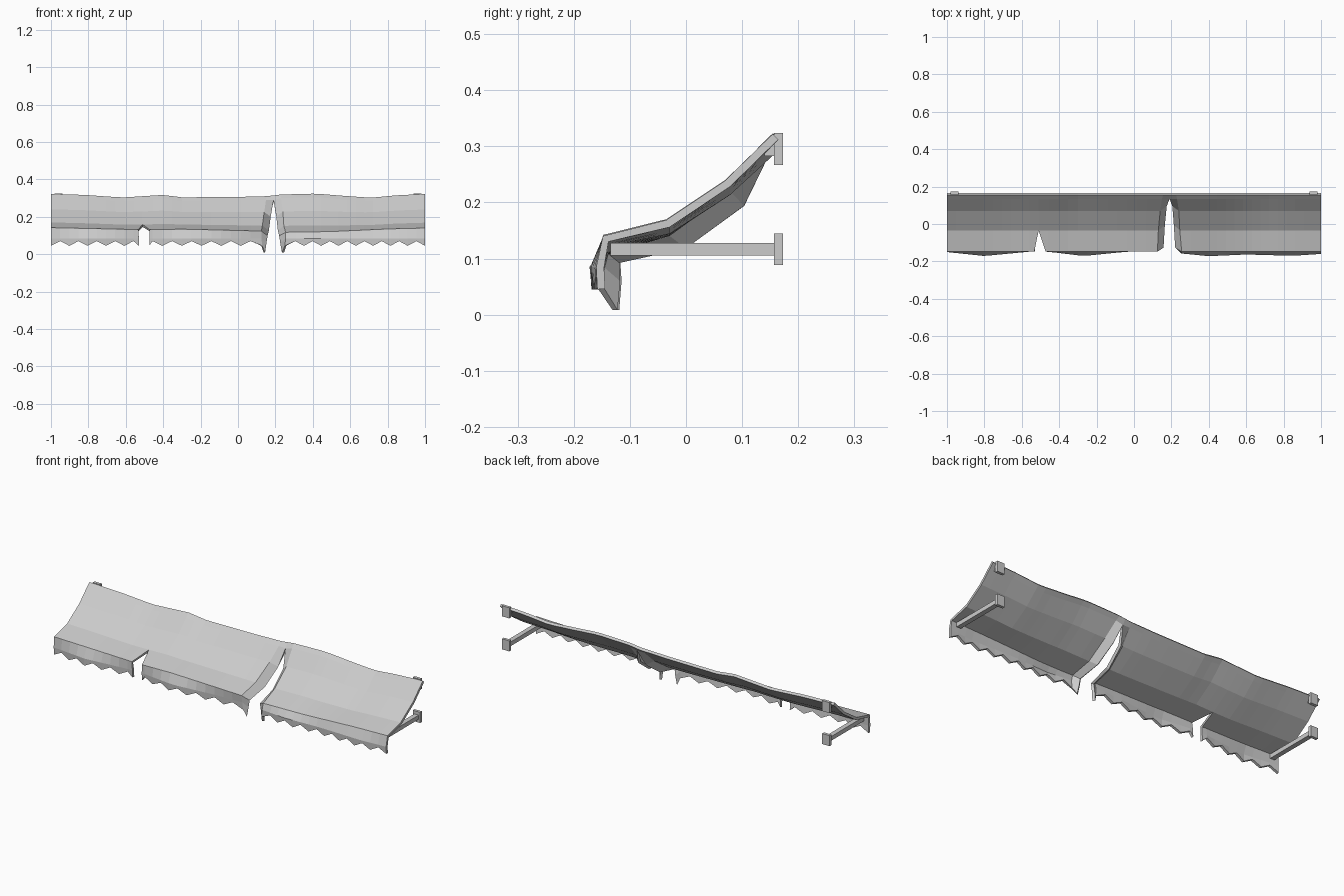
import bpy, bmesh

if "Cube" in bpy.data.objects:
    bpy.data.objects.remove(bpy.data.objects["Cube"])


def lerp_table(table, x):
    for (x0, v0), (x1, v1) in zip(table, table[1:]):
        if x <= x1:
            return v0 + (v1 - v0) * (x - x0) / (x1 - x0)
    return table[-1][1]


# Uneven height of the wall edge, height of the front edge, valance billow
TOP = [(-1, .322), (-.82, .317), (-.62, .303), (-.4, .317), (-.3, .304), (0, .306),
       (.1, .309), (.3, .321), (.42, .324), (.55, .313), (.71, .302), (.85, .315), (1, .322)]
FRONT = [(-1, .142), (-.5, .131), (-.3, .134), (0, .127), (.14, .123),
         (.25, .117), (.5, .121), (.8, .135), (1, .14)]
BULGE = [(-1, -.15), (-.8, -.171), (-.55, -.147), (-.45, -.149), (-.27, -.171), (-.05, -.149),
         (.14, -.142), (.25, -.157), (.4, -.172), (.6, -.163), (.85, -.17), (1, -.16)]


def column(x, tooth):
    """Points of one section from wall edge down to the valance hem."""
    t, f, b = (lerp_table(c, x) for c in (TOP, FRONT, BULGE))
    dt, df = t - .322, f - .142
    return [(x, .155, t), (x, .135, t - .019),
            (x, .07, .24 + .6 * dt + .4 * df), (x, -.035, .17 + .3 * dt + .7 * df),
            (x, -.148, f), (x, b, .085), (x, b + .002, .045 if tooth else .07)]


def reshape(col, xs, dy=(0,) * 7, dz=(0,) * 7):
    return [(x, p[1] + a, p[2] + b) for x, p, a, b in zip(xs, col, dy, dz)]


def panel(x0, x1, n):
    return [column(x0 + (x1 - x0) * i / n, i % 2 == 0) for i in range(n + 1)]


# Three cloth panels, joined where they are not torn
left = panel(-1, -.51, 10)
mid = panel(-.51, .12, 12)
right = panel(.26, 1, 16)
left[-1] = reshape(left[-1], [-.51] * 4 + [-.533, -.53, -.53])
mid[0] = reshape(mid[0], [-.51] * 4 + [-.472, -.474, -.474])

# Folded, drooping flaps either side of the large tear
droop_y = (0, 0, .025, .03, .022, .022, .016)
droop_z = (0, -.006, -.026, -.026, -.022, -.025, -.037)
edge = column(.19, True)
mid[-1] = reshape(mid[-1], [.155, .15, .14, .13, .125, .125, .13])
mid.append(reshape(edge, [.19, .19, .175, .165, .158, .152, .145], droop_y, droop_z))
right[0] = reshape(right[0], [.225, .23, .24, .245, .255, .255, .25])
right.insert(0, reshape(edge, [.19, .19, .205, .213, .22, .226, .235], droop_y, droop_z))

bm = bmesh.new()
for cols in (left, mid, right):
    grid = [[bm.verts.new(p) for p in c] for c in cols]
    for a, b in zip(grid, grid[1:]):
        for r in range(6):
            bm.faces.new((a[r], a[r + 1], b[r + 1], b[r]))
bmesh.ops.remove_doubles(bm, verts=bm.verts, dist=.0005)
bm.normal_update()
mesh = bpy.data.meshes.new("awning_cloth")
bm.to_mesh(mesh)
bm.free()
cloth = bpy.data.objects.new("awning_cloth", mesh)
bpy.context.collection.objects.link(cloth)
solid = cloth.modifiers.new("thickness", 'SOLIDIFY')
solid.thickness = .014
solid.offset = -1


def box(name, lo, hi):
    bpy.ops.mesh.primitive_cube_add(size=1, location=[(a + b) / 2 for a, b in zip(lo, hi)])
    ob = bpy.context.object
    ob.name = name
    ob.scale = [b - a for a, b in zip(lo, hi)]


# Wall plates, upper stubs and lower support arms at both ends
for side, x in (("left", -.96), ("right", .96)):
    box(side + "_upper_plate", (x - .022, .157, .267), (x + .022, .173, .324))
    box(side + "_upper_stub", (x - .014, .14, .283), (x + .014, .16, .305))
    box(side + "_lower_plate", (x - .022, .157, .088), (x + .022, .173, .145))
    box(side + "_support_arm", (x - .013, -.135, .105), (x + .013, .16, .128))
